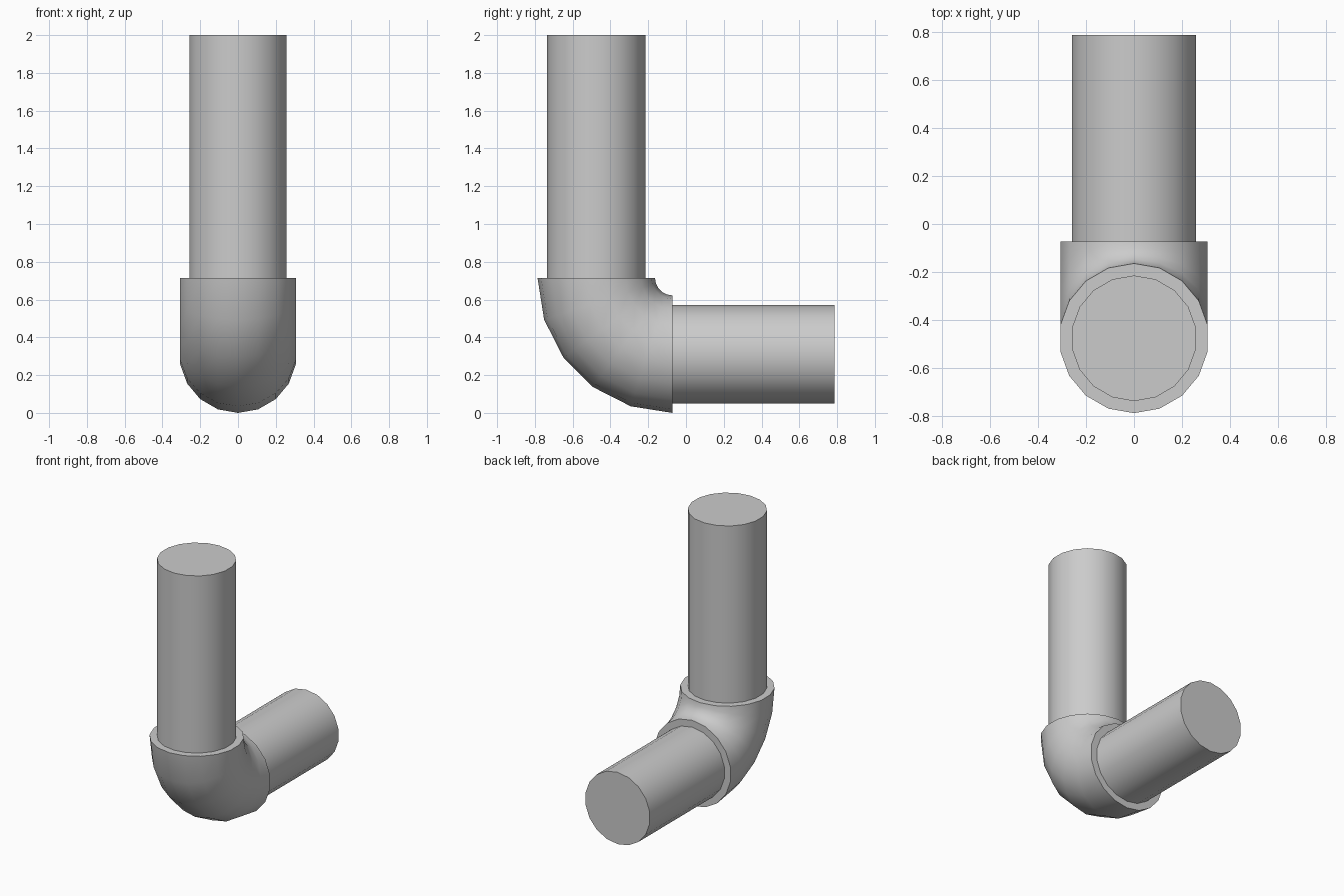
import bpy, bmesh
from math import radians
from mathutils import Matrix, Vector

SIDES = 18
BEND = Vector((0, -0.072, 0.714))   # centre of the elbow bend
BEND_R = 0.403                      # bend radius to the pipe axis
ELBOW_R, PIPE_R = 0.311, 0.261
TOP_Z, BACK_Y = 2.0, 0.785
OVERLAP = 0.05                      # pipe length hidden in the elbow

if "Cube" in bpy.data.objects:
    bpy.data.objects.remove(bpy.data.objects["Cube"], do_unlink=True)

grey = bpy.data.materials.new("pipe grey")
grey.use_nodes = True
grey.diffuse_color = (0.6, 0.6, 0.6, 1)
grey.node_tree.nodes["Principled BSDF"].inputs["Base Color"].default_value = (0.6, 0.6, 0.6, 1)


def finish(bm, name):
    """Turn a bmesh into a smooth-shaded object with sharp rims."""
    bmesh.ops.recalc_face_normals(bm, faces=bm.faces)
    mesh = bpy.data.meshes.new(name)
    bm.to_mesh(mesh)
    bm.free()
    mesh.materials.append(grey)
    obj = bpy.data.objects.new(name, mesh)
    bpy.context.collection.objects.link(obj)
    bpy.ops.object.select_all(action='DESELECT')
    obj.select_set(True)
    bpy.context.view_layer.objects.active = obj
    bpy.ops.object.shade_smooth_by_angle(angle=radians(30))


def pipe(name, start, end):
    """Straight capped pipe between two points."""
    axis = end - start
    turn = Matrix.Rotation(radians(-90), 4, 'X') if axis.y > axis.z else Matrix()
    bm = bmesh.new()
    bmesh.ops.create_cone(bm, cap_ends=True, segments=SIDES, radius1=PIPE_R,
                          radius2=PIPE_R, depth=axis.length,
                          matrix=Matrix.Translation((start + end) / 2) @ turn)
    finish(bm, name)


# Elbow: a ring swept a quarter turn, then capped
bm = bmesh.new()
ring_centre = BEND - Vector((0, BEND_R, 0))
bmesh.ops.create_circle(bm, segments=SIDES, radius=ELBOW_R,
                        matrix=Matrix.Translation(ring_centre))
bmesh.ops.spin(bm, geom=bm.verts[:] + bm.edges[:], cent=BEND, axis=(1, 0, 0),
               angle=radians(90), steps=5)
bmesh.ops.holes_fill(bm, edges=[e for e in bm.edges if e.is_boundary], sides=0)
finish(bm, "elbow")

# Upright and rear pipes, seated in the elbow
upright_y = BEND.y - BEND_R
rear_z = BEND.z - BEND_R
pipe("upright_pipe", Vector((0, upright_y, BEND.z - OVERLAP)), Vector((0, upright_y, TOP_Z)))
pipe("rear_pipe", Vector((0, BEND.y - OVERLAP, rear_z)), Vector((0, BACK_Y, rear_z)))
